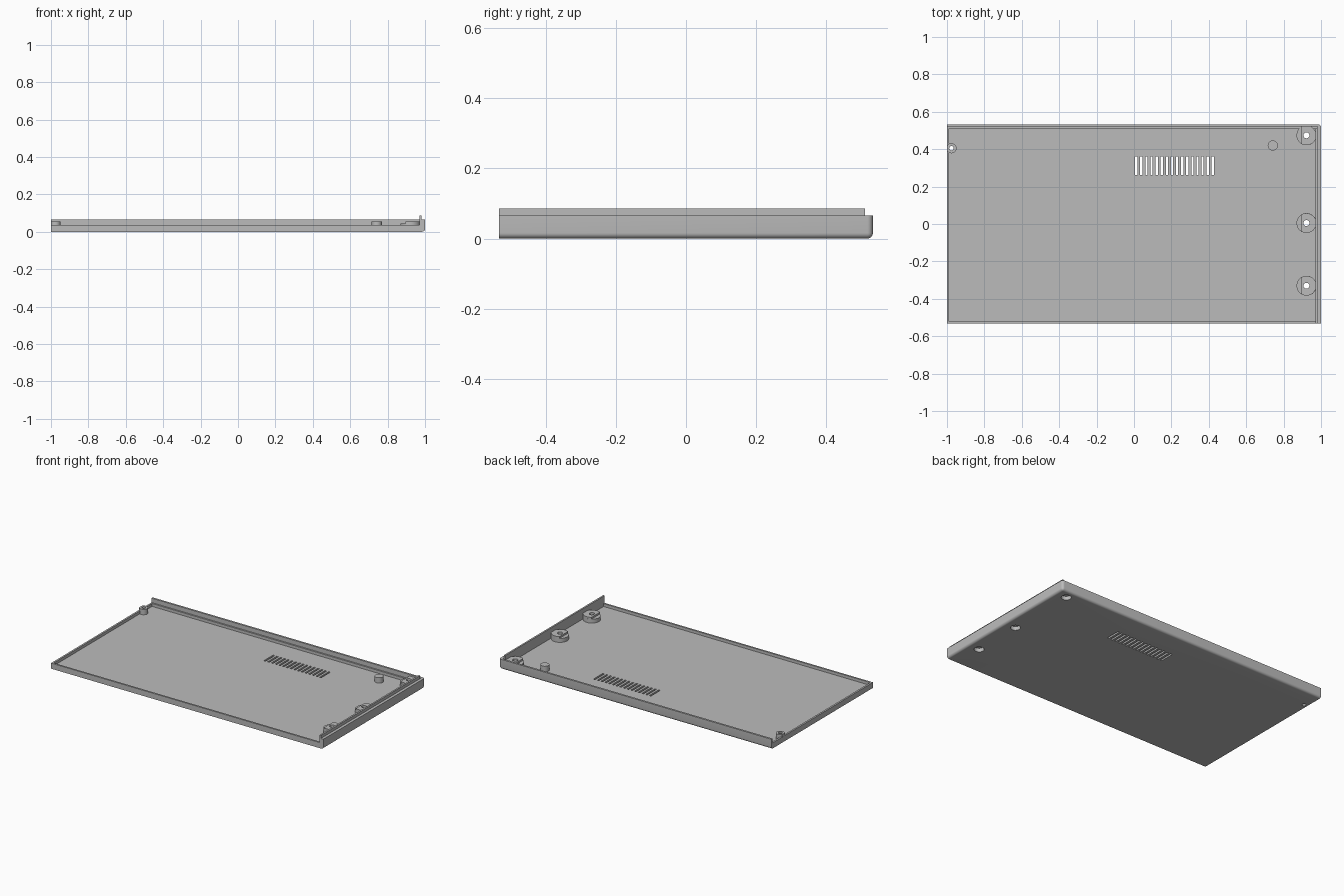
import bpy, bmesh
from mathutils import Matrix, Vector

cube = bpy.data.objects.get("Cube")
if cube:
    bpy.data.objects.remove(cube, do_unlink=True)

GREY = bpy.data.materials.new("plain_grey")
GREY.use_nodes = True
GREY.diffuse_color = (0.5, 0.5, 0.5, 1)
GREY.node_tree.nodes["Principled BSDF"].inputs["Base Color"].default_value = (0.5, 0.5, 0.5, 1)

HX, HY = 1.0, 0.533                 # half length and half depth
FLOOR, LOW, RIM, LIP = 0.018, 0.037, 0.066, 0.086


def finish(bm, name):
    mesh = bpy.data.meshes.new(name)
    bmesh.ops.recalc_face_normals(bm, faces=bm.faces)
    bm.to_mesh(mesh)
    bm.free()
    mesh.materials.append(GREY)
    obj = bpy.data.objects.new(name, mesh)
    bpy.context.collection.objects.link(obj)
    return obj


def add_box(bm, lo, hi):
    lo, hi = Vector(lo), Vector(hi)
    mat = Matrix.Translation((lo + hi) / 2) @ Matrix.Diagonal((*(hi - lo), 1))
    bmesh.ops.create_cube(bm, size=1, matrix=mat)


def add_cylinder(bm, x, y, r, z0, z1, sides=40):
    bmesh.ops.create_cone(bm, cap_ends=True, segments=sides, radius1=r, radius2=r,
                          depth=z1 - z0, matrix=Matrix.Translation((x, y, (z0 + z1) / 2)))


def clip(bm, point, normal):
    """Remove everything on the normal's side and cap the cut."""
    geom = bm.verts[:] + bm.edges[:] + bm.faces[:]
    cut = bmesh.ops.bisect_plane(bm, geom=geom, plane_co=point, plane_no=normal,
                                 clear_outer=True)["geom_cut"]
    edges = [e for e in cut if isinstance(e, bmesh.types.BMEdge)]
    if edges:
        bmesh.ops.edgeloop_fill(bm, edges=edges)


def boolean(target, tool, operation):
    mod = target.modifiers.new(tool.name, 'BOOLEAN')
    mod.object, mod.operation, mod.solver = tool, operation, 'EXACT'
    bpy.context.view_layer.objects.active = target
    bpy.ops.object.modifier_apply(modifier=mod.name)
    bpy.data.objects.remove(tool, do_unlink=True)


# Outer block, rounded along the right, back and shared corner
bm = bmesh.new()
add_box(bm, (-HX, -HY, 0), (HX, HY, RIM))


def is_rounded(edge):
    mid = (edge.verts[0].co + edge.verts[1].co) / 2
    at_x, at_y, at_z = mid.x > HX - 0.01, mid.y > HY - 0.01, mid.z < 0.01
    return at_x + at_y + at_z == 2 and mid.x > -0.5 and mid.y > -0.5 and mid.z < RIM - 0.01


bmesh.ops.bevel(bm, geom=[e for e in bm.edges if is_rounded(e)], offset=0.016,
                segments=6, profile=0.5, affect='EDGES')
tray = finish(bm, "tray_shell")

# Lowered front and left walls with a ledge along the back, then the main pocket
bm = bmesh.new()
add_box(bm, (-1.2, -1, LOW), (0.98, 0.52, 0.2))
boolean(tray, finish(bm, "rim_cutter"), 'DIFFERENCE')
bm = bmesh.new()
add_box(bm, (-0.988, -0.521, FLOOR), (0.98, 0.51, 0.2))
boolean(tray, finish(bm, "pocket_cutter"), 'DIFFERENCE')

# Raised locating lip inside the right wall
bm = bmesh.new()
add_box(bm, (0.97, -HY, 0.01), (0.981, 0.51, LIP))
boolean(tray, finish(bm, "right_lip"), 'UNION')

# Stepped screw bosses along the right wall
BOSS_X, BOSS_YS = 0.922, (0.474, 0.005, -0.33)
for y in BOSS_YS:
    bm = bmesh.new()
    add_cylinder(bm, BOSS_X, y, 0.053, 0.01, 0.044)
    boolean(tray, finish(bm, "boss_base"), 'UNION')
    bm = bmesh.new()
    add_cylinder(bm, BOSS_X, y, 0.0528, 0.012, 0.056)
    clip(bm, (0.895, 0, 0), (-1, 0, 0))
    boolean(tray, finish(bm, "boss_top"), 'UNION')

# Small left boss, trimmed by the open edge, and a plain support peg
bm = bmesh.new()
add_cylinder(bm, -0.976, 0.405, 0.027, 0.01, 0.054)
clip(bm, (-0.9995, 0, 0), (-1, 0, 0))
boolean(tray, finish(bm, "left_boss"), 'UNION')
bm = bmesh.new()
add_cylinder(bm, 0.742, 0.42, 0.027, 0.01, 0.054)
boolean(tray, finish(bm, "support_peg"), 'UNION')

# Screw holes
bm = bmesh.new()
for y in BOSS_YS:
    add_cylinder(bm, BOSS_X, y, 0.016, -0.1, 0.2, 24)
add_cylinder(bm, -0.976, 0.405, 0.012, -0.1, 0.2, 24)
boolean(tray, finish(bm, "hole_cutter"), 'DIFFERENCE')

# Recesses for the screw heads underneath
bm = bmesh.new()
for y in BOSS_YS:
    add_cylinder(bm, BOSS_X, y, 0.03, -0.1, 0.025, 32)
boolean(tray, finish(bm, "recess_cutter"), 'DIFFERENCE')

# Row of vent slots
bm = bmesh.new()
for i in range(16):
    x = 0.012 + i * 0.0273
    add_box(bm, (x - 0.006, 0.262, -0.1), (x + 0.006, 0.36, 0.1))
boolean(tray, finish(bm, "vent_cutter"), 'DIFFERENCE')

# Smooth the round walls, keep the edges sharp
bpy.ops.object.select_all(action='DESELECT')
tray.select_set(True)
bpy.context.view_layer.objects.active = tray
bpy.ops.object.shade_smooth_by_angle(angle=0.52)
